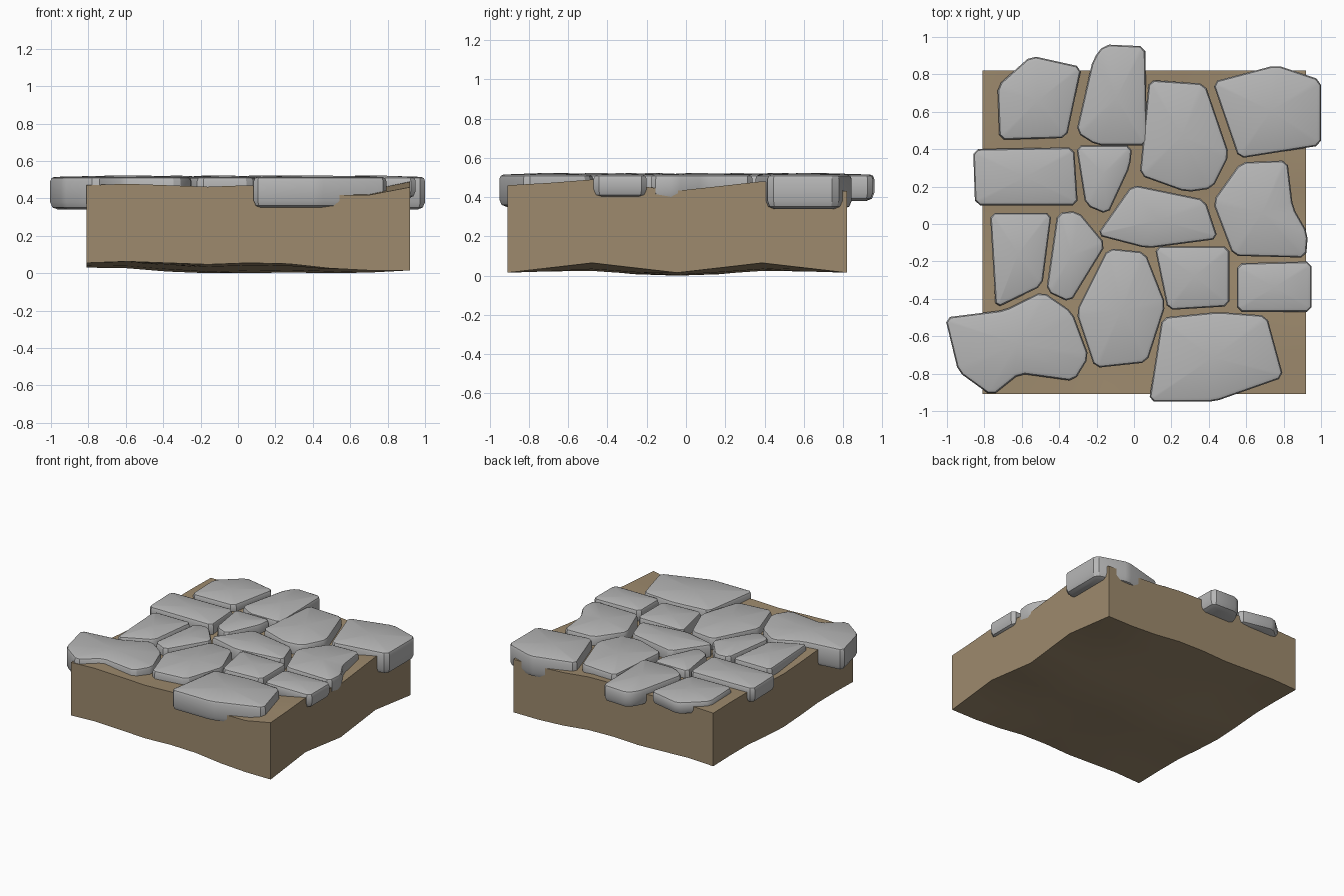
import bpy, bmesh, math

if "Cube" in bpy.data.objects:
    bpy.data.objects.remove(bpy.data.objects["Cube"])

dirt_mat = bpy.data.materials.new("dirt")
dirt_mat.diffuse_color = (0.34, 0.255, 0.154, 1)
dirt_mat.use_nodes = True
dirt_mat.node_tree.nodes["Principled BSDF"].inputs["Base Color"].default_value = dirt_mat.diffuse_color
stone_mat = bpy.data.materials.new("stone")
stone_mat.diffuse_color = (0.47, 0.47, 0.47, 1)
stone_mat.use_nodes = True
stone_mat.node_tree.nodes["Principled BSDF"].inputs["Base Color"].default_value = stone_mat.diffuse_color


def finish(bm, name, mat):
    bmesh.ops.recalc_face_normals(bm, faces=bm.faces)
    me = bpy.data.meshes.new(name)
    bm.to_mesh(me)
    bm.free()
    ob = bpy.data.objects.new(name, me)
    bpy.context.collection.objects.link(ob)
    me.materials.append(mat)
    bpy.ops.object.select_all(action='DESELECT')
    ob.select_set(True)
    bpy.context.view_layer.objects.active = ob
    bpy.ops.object.shade_smooth_by_angle(angle=math.radians(30))
    return ob


# gently rolling ground height of the underside, u and v in 0..1
def roll(u, v):
    drop = min(max((u - 0.55) / 0.28, 0), 1)
    side = 0.055 - 0.04 * drop + 0.008 * math.sin(4 * math.pi * u) * (1 - drop)
    wave = math.sin(2 * math.pi * v) ** 2 * (0.01 + 0.04 * u ** 6)
    middle = 0.025 * math.sin(math.pi * v) ** 4 * (1 - drop)
    inner = 0.03 * math.sin(math.pi * u) * max(math.sin(math.pi * v), 0) ** 0.5
    return max(side + wave - middle - inner, 0)


# the upper ground dips near the front right and rises again at the corner
def thickness(u, v):
    t = min(max((u - 0.5) / 0.5, 0), 1)
    return 0.415 + (1 - v) ** 4 * (0.03 * u ** 12 - 0.025 * math.sin(math.pi * t))


# earth block with wavy top and underside
def earth(n=8):
    bm = bmesh.new()
    grid, lift = [], {}
    for j in range(n + 1):
        for i in range(n + 1):
            u, v = i / n, j / n
            grid.append(bm.verts.new((-0.81 + 1.73 * u, -0.91 + 1.73 * v, roll(u, v))))
    for j in range(n):
        for i in range(n):
            k = j * (n + 1) + i
            bm.faces.new([grid[k], grid[k + 1], grid[k + n + 2], grid[k + n + 1]])
    top = bmesh.ops.extrude_face_region(bm, geom=bm.faces[:], use_keep_orig=True)
    for g in top["geom"]:
        if isinstance(g, bmesh.types.BMVert):
            g.co.z += thickness((g.co.x + 0.81) / 1.73, (g.co.y + 0.91) / 1.73)
    finish(bm, "earth_block", dirt_mat)


# one paving stone: prism with cut corners, rounded rims and a faintly domed top
def stone(name, low, *pts):
    bm = bmesh.new()
    base = bm.faces.new([bm.verts.new((x, y, low)) for x, y in pts])
    ext = bmesh.ops.extrude_face_region(bm, geom=[base], use_keep_orig=True)
    for g in ext["geom"]:
        if isinstance(g, bmesh.types.BMVert):
            g.co.z = 0.515
    bmesh.ops.recalc_face_normals(bm, faces=bm.faces)
    upright = [e for e in bm.edges if abs(e.verts[0].co.z - e.verts[1].co.z) > 0.01]
    bmesh.ops.bevel(bm, geom=upright, offset=0.026, offset_type='OFFSET',
                    segments=1, profile=0.5, affect='EDGES')
    # heavier rounding below than above
    for level, size in ((0.515, 0.022), (low, 0.04)):
        rim = [e for e in bm.edges if all(abs(v.co.z - level) < 0.001 for v in e.verts)]
        bmesh.ops.bevel(bm, geom=rim, offset=size, offset_type='OFFSET', segments=2,
                        profile=0.5, affect='EDGES', clamp_overlap=True)
    bm.normal_update()
    top = max(bm.faces, key=lambda f: f.calc_center_median().z)
    bmesh.ops.poke(bm, faces=[top], offset=0.008, center_mode='MEAN_WEIGHTED')
    finish(bm, name, stone_mat)


earth()

# back row
stone("stone_back_left", 0.41, (-.73, .74), (-.55, .90), (-.28, .84), (-.36, .46), (-.72, .45))
stone("stone_back_mid", 0.38, (-.31, .49), (-.22, .88), (-.16, .96), (.06, .95), (.07, .42), (-.2, .42))
stone("stone_back_inner", 0.38, (.08, .77), (.38, .75), (.51, .37), (.42, .19), (.28, .17), (.03, .26))
stone("stone_back_right", 0.34, (.42, .76), (.76, .85), (1.0, .77), (1.0, .42), (.56, .35))

# middle rows
stone("stone_left", 0.39, (-.86, .40), (-.32, .41), (-.30, .10), (-.85, .10))
stone("stone_mid_small", 0.38, (-.31, .42), (-.01, .42), (-.02, .31), (-.14, .05), (-.26, .10))
stone("stone_centre", 0.38, (-.01, .21), (.38, .13), (.45, -.08), (.07, -.13), (-.20, -.06))
stone("stone_right", 0.38, (.42, .12), (.57, .33), (.82, .34), (.85, .09), (.93, -.05), (.92, -.18), (.53, -.17))
stone("stone_mid_left", 0.38, (-.77, .06), (-.44, .06), (-.49, -.33), (-.74, -.45))
stone("stone_mid_wedge", 0.38, (-.41, .06), (-.30, .07), (-.15, -.11), (-.34, -.42), (-.47, -.36))

# front rows
stone("stone_front_mid", 0.38, (-.14, -.13), (.06, -.15), (.17, -.43), (.07, -.74), (-.21, -.77), (-.31, -.47))
stone("stone_front_inner", 0.38, (.11, -.12), (.51, -.12), (.51, -.44), (.18, -.46))
stone("stone_front_side", 0.40, (.55, -.21), (.95, -.20), (.95, -.47), (.55, -.47))
stone("stone_front_left", 0.34, (-1.01, -.50), (-.69, -.46), (-.49, -.36), (-.33, -.47), (-.24, -.71),
      (-.32, -.84), (-.61, -.80), (-.76, -.92), (-.94, -.79))
stone("stone_front_right", 0.35, (.15, -.50), (.45, -.47), (.71, -.49), (.80, -.82), (.43, -.95), (.08, -.95))
